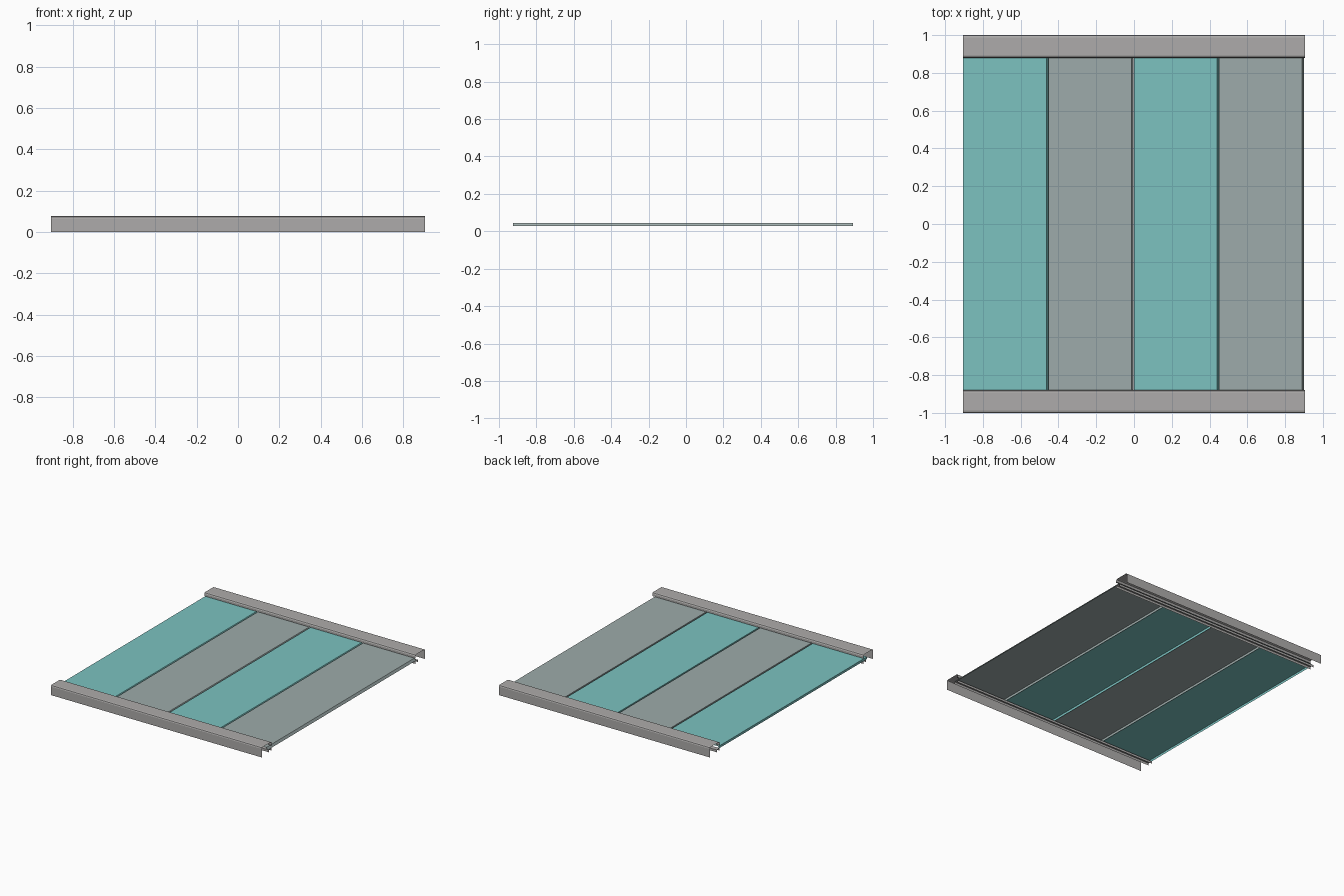
import bpy

if "Cube" in bpy.data.objects:
    bpy.data.objects.remove(bpy.data.objects["Cube"])


def material(name, colour):
    m = bpy.data.materials.new(name)
    m.diffuse_color = (*colour, 1)
    m.use_nodes = True
    m.node_tree.nodes["Principled BSDF"].inputs["Base Color"].default_value = m.diffuse_color
    return m


def sheet(name, profile, axis, start, end, mat):
    """Extrude an open profile of (offset, z) points as folded sheet metal."""
    verts = []
    for along in (start, end):
        for off, z in profile:
            verts.append((along, off, z) if axis == 'X' else (off, along, z))
    n = len(profile)
    faces = [(i, i + 1, n + i + 1, n + i) for i in range(n - 1)]
    mesh = bpy.data.meshes.new(name)
    mesh.from_pydata(verts, [], faces)
    mesh.materials.append(mat)
    ob = bpy.data.objects.new(name, mesh)
    bpy.context.collection.objects.link(ob)
    return ob


teal = material("teal_panel", (0.20, 0.54, 0.53))
grey = material("grey_panel", (0.34, 0.41, 0.405))
metal = material("rail_metal", (0.42, 0.41, 0.405))

# Rail cover: outer wall, rounded top, inner lip with a small hem
cover = [(1.0, 0.0), (1.0, 0.066), (0.997, 0.074), (0.988, 0.077),
         (0.892, 0.077), (0.884, 0.074), (0.88, 0.066), (0.88, 0.05),
         (0.89, 0.05)]
# Inverted channel that carries the panel ends
track = [(0.915, 0.008), (0.915, 0.026), (0.88, 0.026), (0.88, 0.008)]

for side, label in ((-1, "front"), (1, "back")):
    # wind each mirrored profile so that its outside faces outward
    for part, prof in (("rail_cover", cover), ("support_track", track)):
        pts = [(side * y, z) for y, z in prof]
        if side > 0:
            pts.reverse()
        sheet(label + "_" + part, pts, 'X', -0.905, 0.905, metal)

# Four folded panels with a down-turned flange at each seam
pitch = 0.4515
for i in range(4):
    x = -0.904 + i * pitch
    prof = [(x + pitch - 0.001, 0.027), (x + pitch - 0.012, 0.045),
            (x, 0.045), (x, 0.027)]
    sheet(f"panel_{i + 1}", prof, 'Y', -0.925, 0.893,
          teal if i % 2 == 0 else grey)
